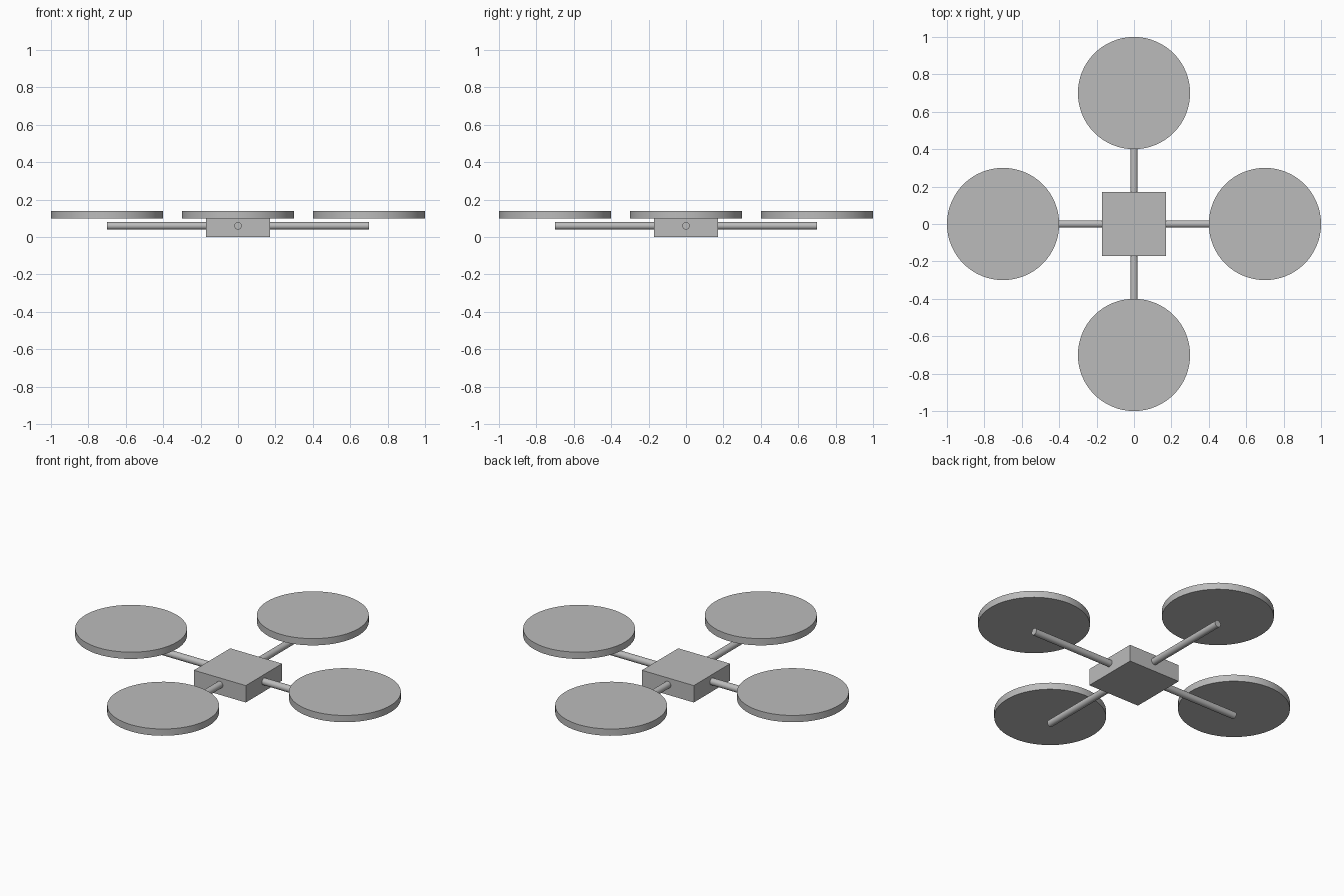
import bpy
import math
from mathutils import Vector

cube = bpy.data.objects.get("Cube")
if cube:
    bpy.data.objects.remove(cube, do_unlink=True)

GREY = (0.5, 0.5, 0.5, 1.0)
grey = bpy.data.materials.new("plain grey")
grey.use_nodes = True
grey.diffuse_color = GREY
grey.node_tree.nodes["Principled BSDF"].inputs["Base Color"].default_value = GREY

BODY_WIDTH, BODY_HEIGHT = 0.34, 0.10
ARM_REACH, ARM_RADIUS, ARM_Z = 0.70, 0.02, 0.06
ROTOR_RADIUS, ROTOR_DEPTH, ROTOR_Z = 0.30, 0.04, 0.12


def finish(name, smooth=False):
    obj = bpy.context.object
    obj.name = obj.data.name = name
    obj.data.materials.append(grey)
    if smooth:
        bpy.ops.object.shade_smooth_by_angle(angle=math.radians(40))
    return obj


# Central body
bpy.ops.mesh.primitive_cube_add(size=1, location=(0, 0, BODY_HEIGHT / 2))
body = finish("body")
body.scale = (BODY_WIDTH, BODY_WIDTH, BODY_HEIGHT)

# Four arms, each with a rotor disc floating above its end
directions = {"left": (1, 0), "back": (0, 1), "right": (-1, 0), "front": (0, -1)}
for side, (dx, dy) in directions.items():
    out = Vector((dx, dy, 0))

    # Arm from the body centre out to the rotor axis
    bpy.ops.mesh.primitive_cylinder_add(
        vertices=32, radius=ARM_RADIUS, depth=ARM_REACH,
        location=out * ARM_REACH / 2 + Vector((0, 0, ARM_Z)),
        rotation=out.to_track_quat("Z", "Y").to_euler())
    finish(side + "_arm", smooth=True)

    # Rotor disc
    bpy.ops.mesh.primitive_cylinder_add(
        vertices=64, radius=ROTOR_RADIUS, depth=ROTOR_DEPTH,
        location=out * ARM_REACH + Vector((0, 0, ROTOR_Z)))
    finish(side + "_rotor", smooth=True)
